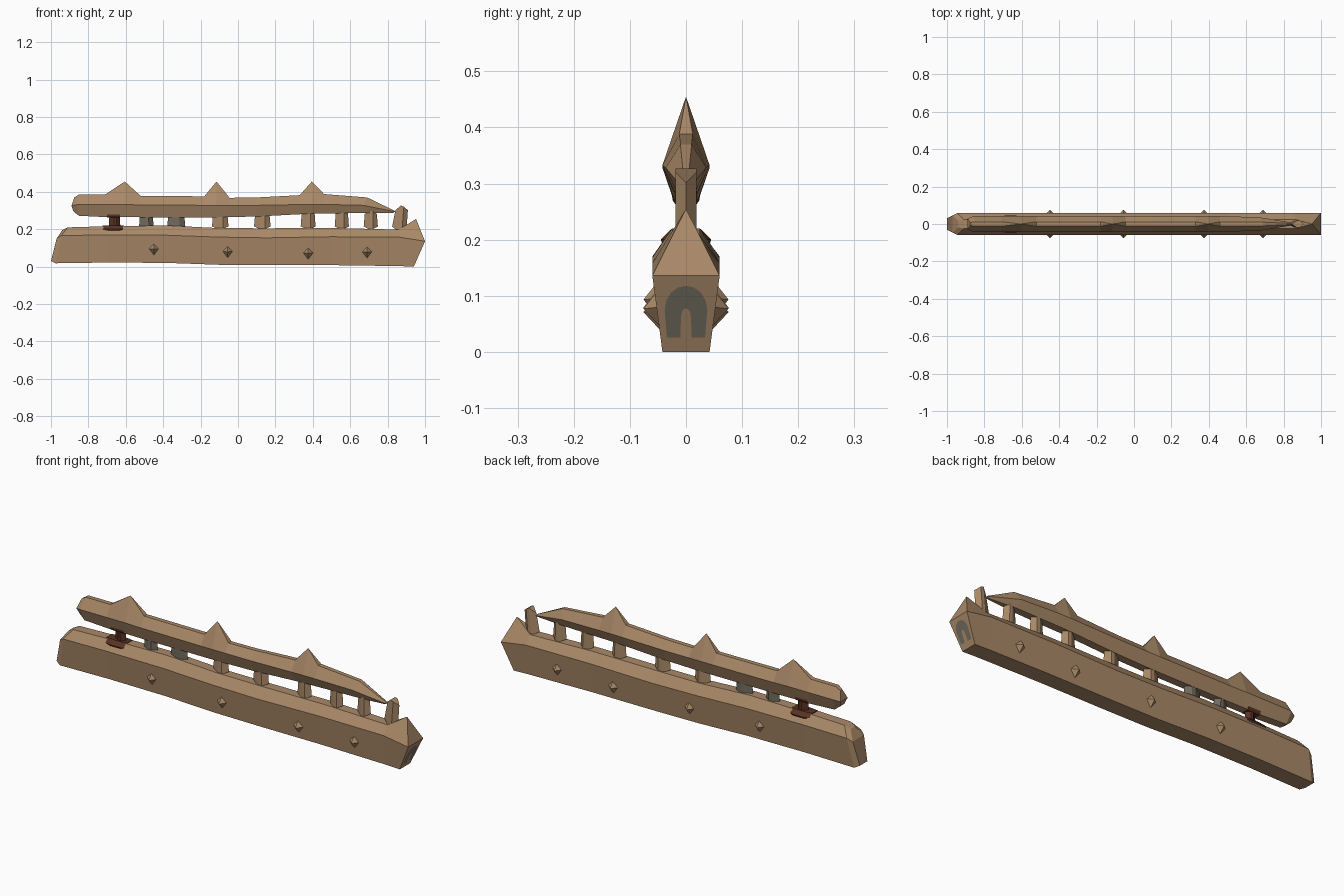
import bpy, bmesh, math

if "Cube" in bpy.data.objects:
    bpy.data.objects.remove(bpy.data.objects["Cube"])


def material(name, col):
    m = bpy.data.materials.new(name)
    m.diffuse_color = (*col, 1)
    m.use_nodes = True
    m.node_tree.nodes["Principled BSDF"].inputs["Base Color"].default_value = m.diffuse_color
    return m


TAN = material("tan_bone", (0.40, 0.25, 0.137))
RUST = material("dark_rust", (0.10, 0.032, 0.017))
GREY = material("worn_grey", (0.165, 0.15, 0.115))


def finish(bm, name, mat):
    bmesh.ops.remove_doubles(bm, verts=bm.verts, dist=0.0005)
    bmesh.ops.recalc_face_normals(bm, faces=bm.faces)
    me = bpy.data.meshes.new(name)
    bm.to_mesh(me)
    bm.free()
    me.materials.append(mat)
    ob = bpy.data.objects.new(name, me)
    bpy.context.collection.objects.link(ob)
    return ob


def loft(name, stations, mat):
    """Each station: three (x, half width, z) levels: bottom, middle, top; six-sided section."""
    bm = bmesh.new()
    rings = []
    for b, m, t in stations:
        pts = [(b, -1), (m, -1), (t, -1), (t, 1), (m, 1), (b, 1)]
        rings.append([bm.verts.new((p[0], s * p[1], p[2])) for p, s in pts])
    for a, c in zip(rings, rings[1:]):
        for i in range(6):
            j = (i + 1) % 6
            bm.faces.new((a[i], a[j], c[j], c[i]))
    for r in (rings[0], rings[-1]):
        bm.faces.new((r[0], r[1], r[4], r[5]))
        bm.faces.new((r[1], r[2], r[3], r[4]))
    return finish(bm, name, mat)


# Lower beam, with rounded left end and spike at the right end
lower = [((-1.0, .03, .03), (-.97, .045, .15), (-.94, .018, .195)),
         ((-.975, .042, .018), (-.945, .058, .166), (-.91, .025, .21))]
for x, b, m, t in [(-.7, .022, .17, .216), (-.38, .02, .168, .22), (-.1, .01, .158, .206),
                   (.15, .008, .154, .205), (.5, .008, .16, .207), (.86, .003, .158, .198)]:
    lower.append(((x, .042, b), (x, .06, m), (x, .025, t)))
lower.append(((.94, .042, 0), (1.0, .06, .136), (.952, 0, .255)))
loft("lower_beam", lower, TAN)

# Upper beam: ridge drawn up into three spikes
upper = [((-.88, .015, .295), (-.89, .028, .325), (-.875, .008, .37)),
         ((-.85, .02, .272), (-.86, .042, .332), (-.85, .012, .386))]
for x, b, m, t, w in [(-.71, .265, .332, .386, .012), (-.605, .265, .332, .455, 0),
                      (-.52, .264, .33, .378, .012), (-.18, .264, .328, .376, .012),
                      (-.115, .264, .328, .455, 0), (-.045, .265, .328, .368, .012),
                      (.1, .268, .328, .37, .012), (.33, .28, .332, .382, .012),
                      (.395, .283, .333, .455, 0), (.46, .284, .333, .388, .012)]:
    upper.append(((x, .02, b), (x, .042, m), (x, w, t)))
upper.append(((.68, .018, .288), (.67, .036, .328), (.69, .01, .37)))
upper.append(((.83, .005, .288), (.84, .008, .294), (.835, .003, .3)))
loft("upper_beam", upper, TAN)


def tooth(name, x, z0, z1, r, mat, lean=0.0, slope=0.02):
    """Faceted stub between the beams, with slanted ends."""
    bm = bmesh.new()
    sec = [(-1, 0), (-.1, -.019), (.35, -.019), (1, 0), (.35, .019), (-.1, .019)]
    lo = [bm.verts.new((x + u * r * 1.05, y, z0 + abs(u) * slope)) for u, y in sec]
    hi = [bm.verts.new((x + lean + u * r * .9, y, z1 - abs(u) * slope)) for u, y in sec]
    for i in range(6):
        j = (i + 1) % 6
        bm.faces.new((lo[i], lo[j], hi[j], hi[i]))
    bm.faces.new(lo)
    bm.faces.new(hi)
    return finish(bm, name, mat)


# Row of stubs
for i, (x, r) in enumerate([(-.49, .037), (-.33, .046), (-.095, .042), (.13, .042),
                            (.375, .038), (.555, .036), (.71, .036)]):
    tooth(f"stub_{i + 1}", x, .195, .31 if x < .6 else .302, r, GREY if i < 2 else TAN)
tooth("end_stub", .863, .185, .33, .037, TAN, lean=.012, slope=.028)

# Rusted stub with stains on both beams
tooth("rust_stub", -.66, .19, .3, .03, RUST)
for name, zs in (("rust_stain_lower", (.192, .2, .2195)),):
    loft(name, [((x, .042 * k, zs[0]), (x, .045 * k, zs[1]), (x, .026 * k, zs[2]))
                for x, k in ((-.725, .8), (-.69, 1), (-.63, 1), (-.61, .8))], RUST)
loft("rust_stain_upper", [((x, .018, .2625), (x, .024, .27), (x, .025, .281))
                          for x in (-.7, -.63)], RUST)

# Diamond studs on both sides of the lower beam
for i, (x, z) in enumerate([(-.45, .096), (-.055, .082), (.375, .074), (.69, .08)]):
    for side, s in (("front", -1), ("back", 1)):
        bm = bmesh.new()
        tip = bm.verts.new((x, s * .076, z - .003))
        ring = [bm.verts.new((x + .03 * math.cos(a), s * .046, z + .035 * math.sin(a)))
                for a in (k * math.pi / 2 for k in range(4))]
        for k in range(4):
            bm.faces.new((tip, ring[k], ring[(k + 1) % 4]))
        bm.faces.new(ring)
        finish(bm, f"stud_{side}_{i + 1}", TAN)

# Grey worn arch on the slanted right end
bm = bmesh.new()


def on_end(y, z):
    return bm.verts.new((.942 + .06 * z / .136, y, z))


arch = [(on_end(-.034, .026), on_end(-.01, .026))]
for k in range(9):
    a = math.pi * (1 - k / 8)
    arch.append((on_end(.038 * math.cos(a), .075 + .043 * math.sin(a)),
                 on_end(.009 * math.cos(a), .06 + .018 * math.sin(a))))
arch.append((on_end(.034, .026), on_end(.01, .026)))
for (a, b), (c, d) in zip(arch, arch[1:]):
    bm.faces.new((a, b, d, c))
finish(bm, "worn_arch", GREY)
